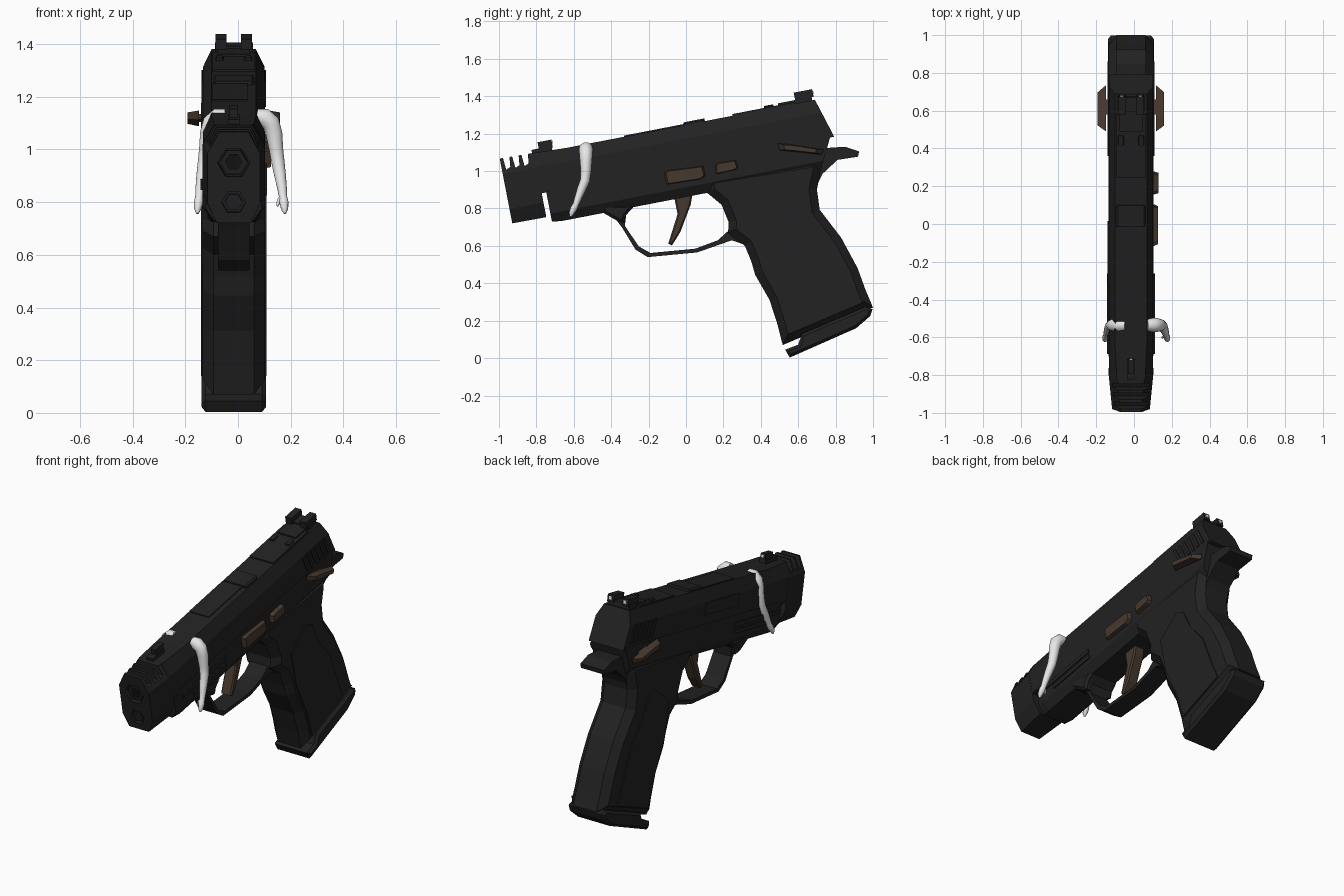
import bpy, bmesh, math
from mathutils import Vector

if "Cube" in bpy.data.objects:
    bpy.data.objects.remove(bpy.data.objects["Cube"])

CX = -0.016                      # centre line of the body
A = math.radians(10.95)          # upward tilt of the slide


def material(name, rgb):
    m = bpy.data.materials.new(name)
    m.diffuse_color = (*rgb, 1)
    m.use_nodes = True
    m.node_tree.nodes["Principled BSDF"].inputs["Base Color"].default_value = m.diffuse_color
    return m


BODY = material("charcoal", (0.016, 0.016, 0.016))
BROWN = material("dark_brown", (0.062, 0.040, 0.028))
WHITE = material("white", (0.8, 0.8, 0.8))
BORE = material("black", (0.007, 0.007, 0.007))


def P(s, t):
    """Slide coordinates (along, above) to world (y, z)."""
    return (s * math.cos(A) - t * math.sin(A), 1 + s * math.sin(A) + t * math.cos(A))


def finish(bm, name, mat):
    bmesh.ops.recalc_face_normals(bm, faces=bm.faces)
    me = bpy.data.meshes.new(name)
    bm.to_mesh(me)
    bm.free()
    me.materials.append(mat)
    ob = bpy.data.objects.new(name, me)
    bpy.context.collection.objects.link(ob)
    return ob


def prism(name, pts, x0, x1, mat=BODY, bevel=0, taper=1):
    """Side outline extruded across, from CX+x0 to CX+x1."""
    bm = bmesh.new()
    n = len(pts)
    my, mz = sum(p[0] for p in pts) / n, sum(p[1] for p in pts) / n
    a = [bm.verts.new((CX + x0, y, z)) for y, z in pts]
    b = [bm.verts.new((CX + x1, my + (y - my) * taper, mz + (z - mz) * taper)) for y, z in pts]
    caps = [bm.faces.new(a), bm.faces.new(b)]
    for i in range(n):
        j = (i + 1) % n
        bm.faces.new((a[i], a[j], b[j], b[i]))
    bmesh.ops.recalc_face_normals(bm, faces=bm.faces)
    if bevel:
        rim = [e for f in caps for e in f.edges]
        bmesh.ops.bevel(bm, geom=rim, offset=bevel, segments=1, affect='EDGES', clamp_overlap=False)
    return finish(bm, name, mat)


def sbox(name, s0, s1, t0, t1, x0, x1, mat=BODY, bevel=0, lean=0):
    """Block aligned with the slide."""
    pts = [P(s0, t0), P(s1, t0), P(s1 + lean, t1), P(s0 + lean, t1)]
    return prism(name, pts, x0, x1, mat, bevel)


def loft(name, sections, mat=BODY):
    """Symmetric sections (s, shear, [(half width, t)]) joined along the slide."""
    bm = bmesh.new()
    rings = []
    for s, k, half in sections:
        ring = [(x, t) for x, t in half] + [(-x, t) for x, t in reversed(half)]
        rings.append([bm.verts.new((CX + x, *P(s + k * t, t))) for x, t in ring])
    for a, b in zip(rings, rings[1:]):
        for i in range(len(a)):
            j = (i + 1) % len(a)
            bm.faces.new((a[i], a[j], b[j], b[i]))
    bm.faces.new(rings[0])
    bm.faces.new(rings[-1])
    return finish(bm, name, mat)


def hexrod(name, s0, s1, t, r, mat=BODY, sides=6):
    half = [(r * math.sin(math.pi * (i + 0.5) / (sides / 2)), t + r * math.cos(math.pi * (i + 0.5) / (sides / 2)))
            for i in range(sides // 2)]
    return loft(name, [(s0, 0, half), (s1, 0, half)], mat)


def cut(ob, tool):
    tool.hide_render = True
    tool.hide_viewport = False
    tool.display_type = 'WIRE'
    m = ob.modifiers.new("cut", 'BOOLEAN')
    m.operation, m.object, m.solver = 'DIFFERENCE', tool, 'EXACT'
    bpy.context.view_layer.update()
    me = bpy.data.meshes.new_from_object(ob.evaluated_get(bpy.context.evaluated_depsgraph_get()))
    ob.modifiers.clear()
    ob.data = me
    bpy.data.objects.remove(tool)


# Slide with chamfered top and raked rear
main = [(.084, .243), (.117, .17), (.117, .03)]
loft("slide", [(-.79, 0, [(.075, .25), (.117, .175), (.117, .03)]),
               (-.60, 0, main), (.822, -.3, main)])

# Ported muzzle block with bores
muzzle = loft("muzzle_block", [
    (-.965, 0, [(.055, .255), (.1, .17), (.1, -.02), (.066, -.098)]),
    (-.78, 0, [(.072, .25), (.118, .172), (.118, -.02), (.08, -.1)])])
for s in (-.93, -.88, -.83):
    cut(muzzle, prism("port_cutter", [P(s - .012, .19), P(s + .012, .2), P(s + .022, .3), P(s - .022, .3)], -.2, .2))
cut(muzzle, hexrod("bore_cutter", -1.05, -.92, .135, .062))
cut(muzzle, hexrod("rod_cutter", -1.05, -.945, -.018, .046))
hexrod("barrel", -.955, -.90, .135, .052)
hexrod("barrel_hole", -.957, -.93, .135, .034, BORE)
hexrod("guide_rod", -.96, -.93, -.018, .034)

# Frame and dust cover
fr = [(.119, .045), (.119, -.085), (.085, -.136)]
loft("frame", [(-.755, 0, [(.105, .045), (.105, -.085), (.075, -.13)]),
               (-.70, 0, fr), (.775, .5, fr)])
for side in (1, -1):
    for i, t in enumerate((-.01, -.05)):
        sbox("frame_rail", -.70 + .1 * i, -.28, t - .012, t + .012, side * .11, side * .126)
    # slanted grip ribs on the slide
    for i in range(6):
        sbox("rear_rib", .54 + .04 * i, .56 + .04 * i, .06, .165, side * .11, side * .122, lean=-.03)

# Grip, with bevelled front and back straps
prism("grip", [(.10, .97), (.115, .882), (.19, .82), (.228, .727), (.225, .67), (.315, .60), (.35, .515),
               (.37, .445), (.447, .31), (.49, .177), (.517, .07), (.60, .105), (.97, .262), (1.0, .27),
               (.96, .364), (.917, .482), (.83, .643), (.715, .793), (.70, .90), (.72, 1.0), (.72, 1.07)],
      -.119, .119, bevel=.042)
for side in (1, -1):
    prism("grip_panel", [(.41, .50), (.36, .72), (.50, .84), (.56, .82), (.62, .70), (.73, .57), (.80, .40),
                         (.86, .265), (.56, .14), (.51, .30)], side * .11, side * .125)
prism("base_plate", [(.53, .045), (.60, .072), (.62, .13), (.96, .275), (.997, .262), (.985, .225),
                     (.91, .16), (.555, .003)], -.122, .122, bevel=.015)
prism("beavertail", [(.68, .93), (.702, .93), (.73, .985), (.81, 1.06), (.92, 1.077), (.925, 1.105),
                     (.85, 1.13), (.70, 1.12)], -.08, .08)

# Trigger guard loop and its root under the frame
prism("trigger_guard", [(-.46, .80), (-.43, .77), (-.37, .735), (-.34, .695), (-.27, .58), (-.205, .54),
                        (.06, .565), (.245, .63), (.33, .60), (.33, .70), (.22, .675), (.17, .63), (.05, .585),
                        (-.19, .562), (-.252, .597), (-.327, .707), (-.32, .765), (-.27, .82)], -.06, .06)
prism("guard_root", [(-.46, .82), (-.44, .775), (-.36, .73), (-.33, .725), (-.32, .765), (-.27, .82)],
      -.10, .10, bevel=.015)
prism("trigger", [(-.065, .87), (-.045, .77), (-.095, .612), (-.075, .602), (-.03, .675), (.025, .82), (.035, .88)],
      -.036, .036, BROWN, bevel=.008)

# Controls
prism("slide_catch", [(-.125, .995), (-.10, 1.005), (.10, 1.03), (.113, .975), (.085, .955), (-.11, .925)],
      .10, .142, BROWN, taper=.85)
prism("takedown_button", [(.15, 1.03), (.17, 1.045), (.27, 1.062), (.285, 1.02), (.27, 1.005), (.155, .98)],
      .10, .145, BROWN, taper=.8)
for side in (1, -1):
    prism("safety_lever", [(.49, 1.148), (.56, 1.143), (.735, 1.115), (.725, 1.088), (.50, 1.112)],
          side * .132, side * .176, BROWN, taper=.72)
    prism("safety_pin", [(.58, 1.135), (.66, 1.125), (.66, 1.105), (.58, 1.115)], side * .10, side * .14, BROWN)

# Top of the slide: chamber hood, port cover, optic plate, screws
sbox("chamber_hood", .035, .15, .2, .258, -.078, .078, bevel=.008)
sbox("port_cover", -.29, .035, .2, .249, -.08, .052)
sbox("port_side", -.29, .035, .10, .172, -.124, -.1)
sbox("optic_plate", .30, .64, .2, .252, -.08, .08)
sbox("optic_recess_step", .55, .66, .2, .262, -.062, .062)
for side in (1, -1):
    sbox("plate_screw", .475, .525, .2, .262, side * .038, side * .07, bevel=.005)

# Sights
sbox("front_sight_base", -.79, -.68, .23, .268, -.022, .022)
sbox("front_sight_post", -.75, -.675, .26, .302, -.016, .016)
sbox("front_sight_dot", -.676, -.671, .28, .295, -.008, .008, WHITE)
sbox("rear_sight_base", .66, .735, .22, .272, -.072, .072)
for side in (1, -1):
    sbox("rear_sight_post", .645, .745, .26, .302, side * .028, side * .07)
    sbox("rear_sight_dot", .743, .749, .274, .292, side * .04, side * .058, WHITE)


# Small white arms hanging from both sides
def tube(name, pts):
    cu = bpy.data.curves.new(name, 'CURVE')
    cu.dimensions, cu.bevel_depth, cu.bevel_resolution, cu.use_fill_caps = '3D', 1, 3, True
    sp = cu.splines.new('POLY')
    sp.points.add(len(pts) - 1)
    for p, (x, y, z, r) in zip(sp.points, pts):
        p.co, p.radius = (x, y, z, 1), r
    tmp = bpy.data.objects.new(name + "_curve", cu)
    bpy.context.collection.objects.link(tmp)
    bpy.context.view_layer.update()
    me = bpy.data.meshes.new_from_object(tmp.evaluated_get(bpy.context.evaluated_depsgraph_get()))
    bpy.data.objects.remove(tmp)
    me.materials.clear()
    me.materials.append(WHITE)
    ob = bpy.data.objects.new(name, me)
    bpy.context.collection.objects.link(ob)
    for f in me.polygons:
        f.use_smooth = True


arm = [(.07, -.535, 1.125, .03), (.10, -.535, 1.12, .038), (.125, -.535, 1.10, .036), (.137, -.535, 1.06, .033),
       (.145, -.535, 1.00, .028), (.152, -.54, .95, .026), (.16, -.56, .90, .023), (.167, -.577, .855, .019),
       (.171, -.59, .82, .016), (.174, -.60, .80, .018), (.177, -.612, .775, .014), (.178, -.618, .757, .005)]
thumb = [(.168, -.59, .825, .008), (.155, -.597, .805, .008), (.149, -.602, .785, .004)]
for side, label in ((1, "right"), (-1, "left")):
    for part, path in (("arm", arm), ("thumb", thumb)):
        tube(label + "_" + part, [(.012 + side * (x - .012), y, z, r) for x, y, z, r in path])
